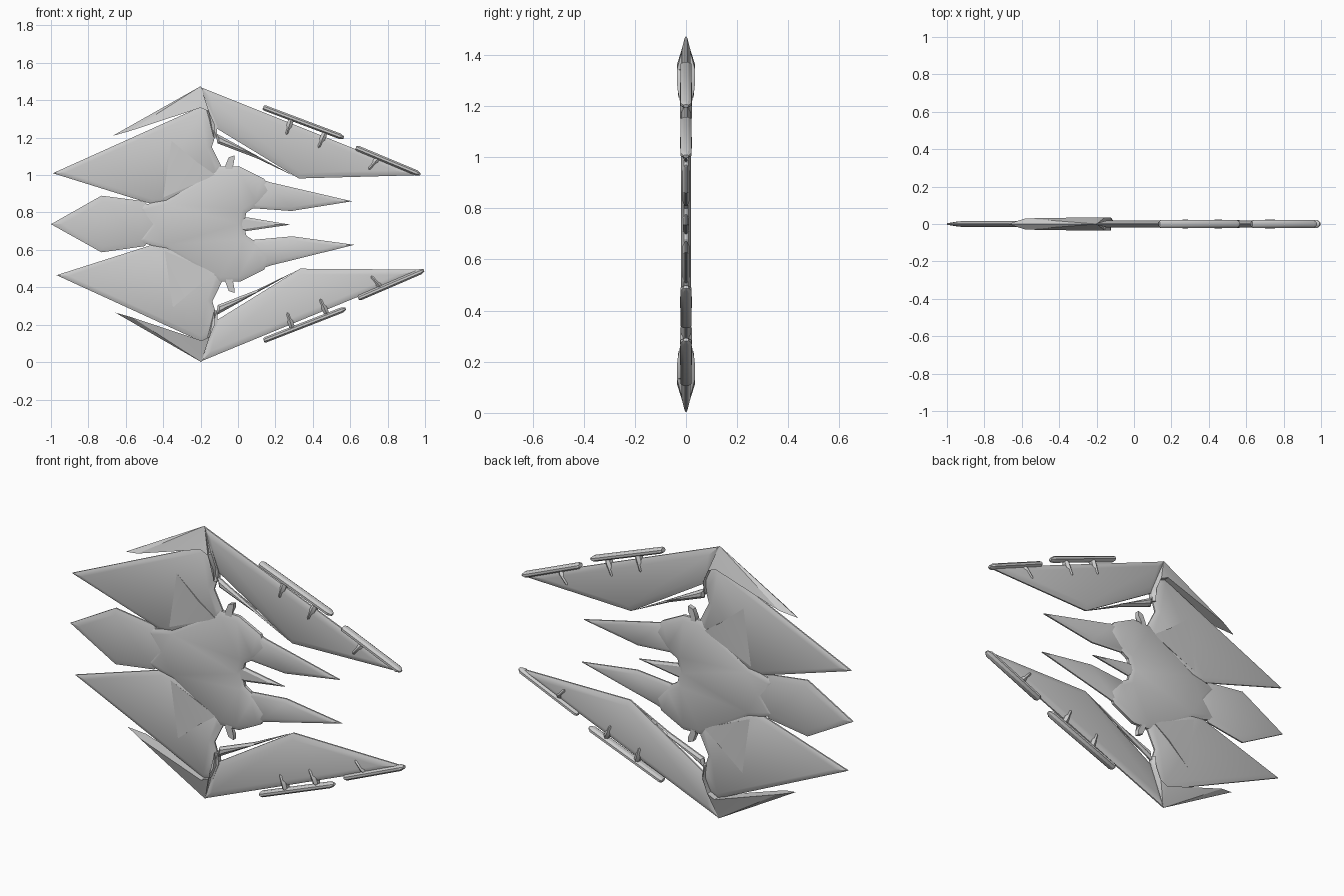
import bpy, bmesh, math
from mathutils import Vector, Matrix

if "Cube" in bpy.data.objects:
    bpy.data.objects.remove(bpy.data.objects["Cube"])

MID = 0.7375


def finish(bm, name, angle=30):
    bmesh.ops.remove_doubles(bm, verts=bm.verts, dist=0.0005)
    bmesh.ops.recalc_face_normals(bm, faces=bm.faces)
    me = bpy.data.meshes.new(name)
    bm.to_mesh(me)
    bm.free()
    ob = bpy.data.objects.new(name, me)
    bpy.context.collection.objects.link(ob)
    bpy.ops.object.select_all(action='DESELECT')
    bpy.context.view_layer.objects.active = ob
    ob.select_set(True)
    bpy.ops.object.shade_smooth_by_angle(angle=math.radians(angle))
    return ob


def plate(name, pts, rim=0.004, inset=0.0, half=0.015):
    """Flat slab from (x, z[, half thickness]) points, with optional sloped rim."""
    bm = bmesh.new()
    sides = []
    for s in (-1, 1):
        vs = [bm.verts.new((p[0], s * (p[2] if len(p) > 2 else rim), p[1])) for p in pts]
        sides.append((s, vs, bm.faces.new(vs)))
    f, b = sides[0][1], sides[1][1]
    n = len(pts)
    caps = [(s, face) for s, _, face in sides]
    for i in range(n):
        j = (i + 1) % n
        bm.faces.new((f[i], f[j], b[j], b[i]))
    for s, face in caps:
        if inset:
            face.normal_update()
            bmesh.ops.inset_individual(bm, faces=[face], thickness=inset, use_even_offset=True)
            for v in face.verts:
                v.co.y = s * half
    bmesh.ops.triangulate(bm, faces=[fc for _, fc in caps])
    return finish(bm, name)


def rod(name, a, b, r, depth, sides=8):
    """Prism between two (x, z) points, r thick in the wing plane, depth in y."""
    a, b = Vector((a[0], 0, a[1])), Vector((b[0], 0, b[1]))
    d = (b - a).normalized()
    side = Vector((-d.z, 0, d.x))
    bm = bmesh.new()
    rings = []
    length = (b - a).length
    for t, k in ((0, 0.7), (0.01, 1), (length - 0.02, 1), (length, 0.45)):
        ring = []
        for i in range(sides):
            w = 2 * math.pi * (i + 0.5) / sides
            ring.append(bm.verts.new(a + d * t + side * (r * k * math.cos(w))
                                     + Vector((0, depth * k * math.sin(w), 0))))
        rings.append(ring)
    for p, q in zip(rings, rings[1:]):
        for i in range(sides):
            j = (i + 1) % sides
            bm.faces.new((p[i], p[j], q[j], q[i]))
    bm.faces.new(rings[0])
    bm.faces.new(rings[-1])
    return finish(bm, name)


def half(pts, low):
    """Keep points for the upper half, reflect them for the slightly skewed lower half."""
    if not low:
        return pts
    return [(p[0] + 0.02 * abs(p[0]), 2 * MID - p[1] + 0.02 * max(p[0], 0), *p[2:]) for p in pts]


for tag, low in (("upper", False), ("lower", True)):
    # broad rear blade
    plate(tag + "_rear_blade", half([(-0.99, 1.01), (-0.2, 1.365), (-0.15, 1.34), (-0.115, 1.28),
          (-0.115, 1.23), (-0.14, 1.15), (-0.09, 1.05), (-0.1, 1.0), (-0.38, 0.85), (-0.46, 0.845)], low),
          inset=0.025, half=0.016)
    # raised panel near the blade root
    plate(tag + "_blade_panel", half([(-0.4, 1.22, 0.014), (-0.22, 1.07, 0.022),
          (-0.12, 1.0, 0.018), (-0.4, 0.88, 0.016)], low))
    # wedge frame with a sharp outer edge
    plate(tag + "_rear_frame", half([(-0.67, 1.21, 0.001), (-0.2, 1.475, 0.0), (-0.11, 1.26, 0.012),
          (-0.115, 1.2, 0.012), (-0.13, 1.2, 0.02), (-0.125, 1.27, 0.034), (-0.155, 1.34, 0.036),
          (-0.2, 1.36, 0.036), (-0.58, 1.235, 0.03)], low))
    # long forward wing and its inner brace
    plate(tag + "_front_wing", half([(-0.2, 1.47), (0.975, 1.0), (0.325, 0.982), (-0.115, 1.25)], low),
          inset=0.03, half=0.018)
    plate(tag + "_wing_brace", half([(-0.12, 1.225), (0.31, 0.99), (0.1, 1.09), (-0.11, 1.17)], low),
          rim=0.004, inset=0.012, half=0.016)
    # gun rails and struts
    for i, (a, b) in enumerate((((0.135, 1.362), (0.565, 1.2)), ((0.63, 1.147), (0.975, 1.003)))):
        rod(f"{tag}_rail_{i}", *half([a, b], low), 0.016, 0.024)
    for i, (a, b) in enumerate((((0.285, 1.30), (0.255, 1.205)), ((0.465, 1.225), (0.425, 1.135)),
                                ((0.745, 1.085), (0.69, 1.02)))):
        rod(f"{tag}_strut_{i}", *half([a, b], low), 0.017, 0.024, 6)
    # prong on the front of the hull
    plate(tag + "_hull_prong", half([(0.1, 0.985), (0.17, 0.962), (0.61, 0.86), (0.285, 0.808),
          (0.05, 0.825)], low), inset=0.02, half=0.014)
    # small curved hook
    plate(tag + "_hook", half([(-0.02, 1.105, 0.012), (-0.05, 1.095, 0.012), (-0.068, 1.05, 0.014),
          (-0.062, 1.0, 0.014), (-0.035, 1.0, 0.014), (-0.038, 1.045, 0.014), (-0.02, 1.08, 0.012)], low))

# central hull, outline mirrored about its middle line
top = [(-0.47, MID), (-0.54, 0.83), (-0.39, 0.87), (-0.1, 1.045), (0.01, 1.045), (0.14, 0.98),
       (0.175, 0.915), (0.11, 0.84), (0.045, 0.8), (0.03, MID)]
plate("hull", top + [(x, 2 * MID - z) for x, z in top[-2:0:-1]], rim=0.008, inset=0.025, half=0.019)

# tail fin and short centre prong
plate("tail_fin", [(-1.0, MID), (-0.73, 0.89), (-0.5, 0.86), (-0.4, MID), (-0.5, 0.62), (-0.73, 0.587)],
      inset=0.03, half=0.014)
plate("centre_prong", [(0.0, 0.78), (0.06, 0.772), (0.28, 0.735), (0.06, 0.703), (0.0, 0.695)],
      inset=0.012, half=0.012)
